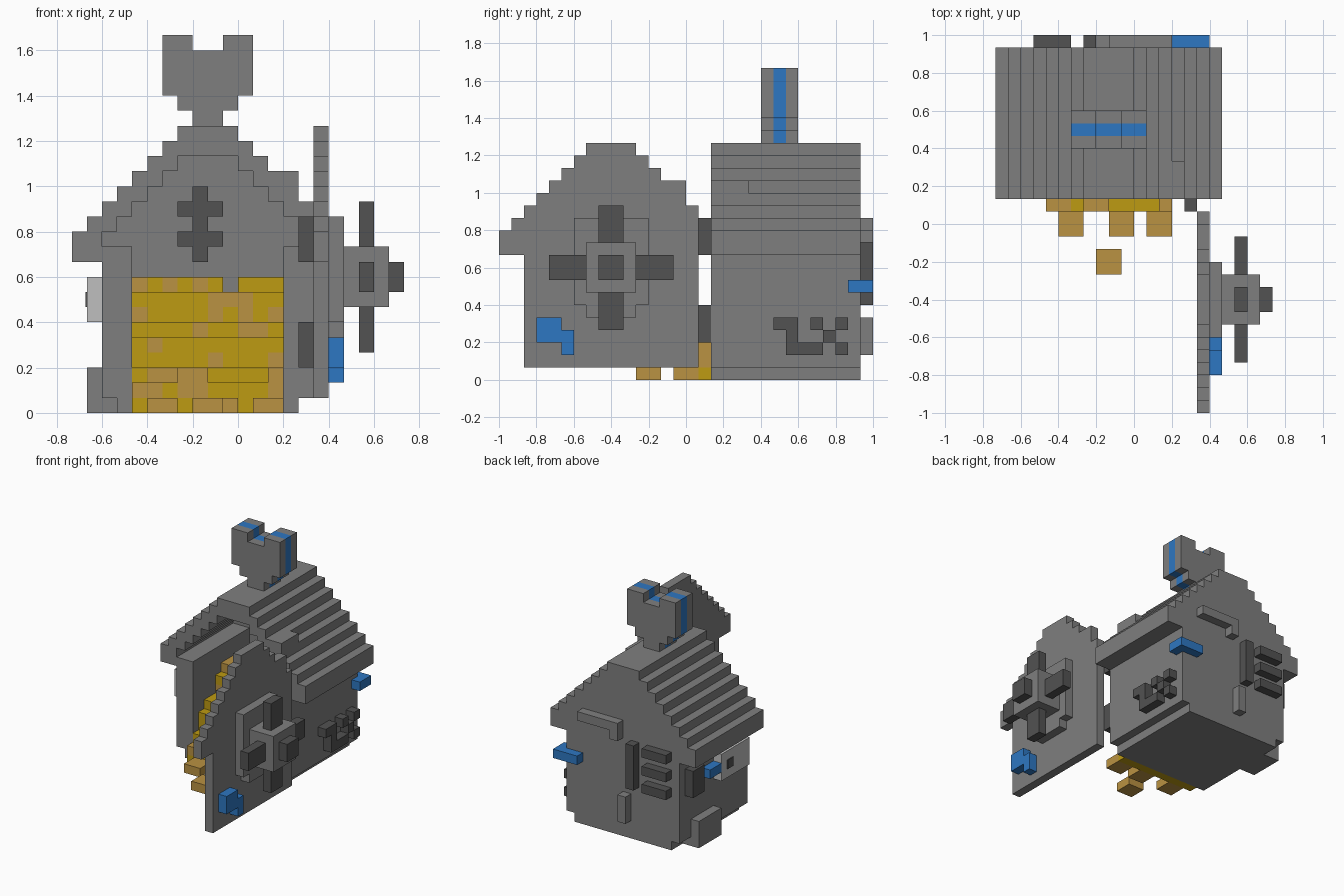
import bpy, bmesh, random

if "Cube" in bpy.data.objects:
    bpy.data.objects.remove(bpy.data.objects["Cube"])

U = 1 / 15  # one block


def material(name, r, g, b):
    m = bpy.data.materials.new(name)
    m.use_nodes = True
    m.diffuse_color = (r, g, b, 1)
    m.node_tree.nodes["Principled BSDF"].inputs["Base Color"].default_value = (r, g, b, 1)
    return m


grey = material("stone grey", 0.212, 0.212, 0.212)
dark = material("dark grey", 0.084, 0.084, 0.084)
pale = material("pale grey", 0.52, 0.52, 0.52)
blue = material("blue", 0.027, 0.184, 0.539)
gold = material("gold", 0.515, 0.328, 0.006)
tan = material("tan gold", 0.491, 0.287, 0.054)


def finish(name, bm, mat):
    bmesh.ops.recalc_face_normals(bm, faces=bm.faces)
    mesh = bpy.data.meshes.new(name)
    bm.to_mesh(mesh)
    bm.free()
    mesh.materials.append(mat)
    ob = bpy.data.objects.new(name, mesh)
    bpy.context.collection.objects.link(ob)
    return ob


def boxes(name, mat, *blocks):
    """Join blocks given as (x0, x1, y0, y1, z0, z1) in block units."""
    bm = bmesh.new()
    for x0, x1, y0, y1, z0, z1 in blocks:
        vs = bmesh.ops.create_cube(bm, size=1)["verts"]
        for v in vs:
            v.co.x = (x1 if v.co.x > 0 else x0) * U
            v.co.y = (y1 if v.co.y > 0 else y0) * U
            v.co.z = (z1 if v.co.z > 0 else z0) * U
    return finish(name, bm, mat)


def extrude(name, mat, outline, axis, start, end):
    """Extrude an outline of (across, z) points along x or y."""
    bm = bmesh.new()
    place = (lambda a, z, d: (d, a, z)) if axis == "x" else (lambda a, z, d: (a, d, z))
    vs = [bm.verts.new([c * U for c in place(a, z, start)]) for a, z in outline]
    face = bm.faces.new(vs)
    new = bmesh.ops.extrude_face_region(bm, geom=[face])["geom"]
    shift = [c * U for c in place(0, 0, end - start)]
    bmesh.ops.translate(bm, vec=shift, verts=[g for g in new if isinstance(g, bmesh.types.BMVert)])
    return finish(name, bm, mat)


def stairs(centre, sign, narrow, wide, top):
    """Stepped slope from the ridge down, one block per step."""
    pts = []
    for i, half in enumerate(range(narrow, wide + 1)):
        pts += [(centre + sign * half, top - i), (centre + sign * half, top - i - 1)]
    return pts


# House: walls and stepped roof as one stepped shell around the ridge at x = -2
C = -2
outer_r = stairs(C, 1, 2, 9, 19)[:-1] + [(7, 10), (5, 10), (5, 1), (4, 1), (4, 0), (3, 0)]
inner_r = stairs(C, 1, 2, 7, 17) + [(3, 11)]
mirror = lambda pts: [(2 * C - a, z) for a, z in pts]
shell = (outer_r + inner_r[::-1] + mirror(inner_r) + mirror(outer_r)[::-1])
extrude("house_shell", grey, shell, "y", 2, 14)
back = inner_r + [(3, 0)]
extrude("back_wall", grey, back + mirror(back)[::-1], "y", 12, 14)
boxes("floor", grey, (-7, 3, 2, 12, 0, 1))
boxes("roof_corner", grey, (3, 4, 2, 5, 15, 16))

# Heart-shaped chimney in three layers, the middle one blue
for name, mat, y in (("front", grey, 6), ("middle", blue, 7), ("rear", grey, 8)):
    boxes("chimney_" + name, mat,
          (-3, -1, y, y + 1, 19, 20), (-4, 0, y, y + 1, 20, 21), (-5, 1, y, y + 1, 21, 24),
          (-5, -3, y, y + 1, 24, 25), (-1, 1, y, y + 1, 24, 25))

# Ornament on the inside of the back wall
boxes("inner_ornament", dark, (-3, -2, 11, 12, 10, 15),
      *[(x, x + 1, 11, 12, z, z + 1) for x in (-4, -2) for z in (11, 13)])

# Open gable door, standing at right angles to the house
D = -6
left = stairs(D, -1, 2, 9, 19)[:-1] + [(-15, 10), (-13, 10), (-13, 1)]
right = stairs(D, 1, 2, 4, 19) + [(0, 16), (0, 14), (1, 14), (1, 1)]
extrude("gable_door", grey, left + right[::-1], "x", 5, 6)
boxes("door_hinges", dark, (4, 5, 1, 2, 10, 13), (4, 5, 1, 2, 3, 6))

# Wheel handle on the door
boxes("handle_plate", grey, (6, 7, -9, -3, 6, 13), (6, 7, -8, -4, 5, 6))
boxes("handle_hub", grey, (6, 10, -8, -4, 7, 11))
boxes("handle_arms", dark, (8, 9, -7, -5, 11, 14), (8, 9, -7, -5, 4, 7),
      (8, 9, -11, -8, 8, 10), (8, 9, -4, -1, 8, 10))
boxes("handle_knob", dark, (10, 11, -7, -5, 8, 10))
boxes("door_patch", blue, (6, 7, -12, -10, 3, 5), (6, 7, -10, -9, 2, 4))

# Dark studs on the right wall
boxes("wall_studs", dark, (5, 6, 7, 9, 4, 5), (5, 6, 10, 11, 4, 5), (5, 6, 12, 13, 4, 5),
      (5, 6, 8, 9, 3, 4), (5, 6, 11, 12, 3, 4), (5, 6, 8, 11, 2, 3), (5, 6, 12, 13, 2, 3))

# Back wall trim
boxes("back_beam", grey, (-2, 3, 14, 15, 12, 13), (-2, -1, 14, 15, 11, 12))
boxes("back_peg", grey, (-3, -2, 14, 15, 2, 5))
boxes("back_post", dark, (-4, -3, 14, 15, 6, 11))
boxes("back_slats", dark, *[(-8, -5, 14, 15, z, z + 1) for z in (6, 8, 10)])
boxes("corner_bracket", blue, (3, 6, 14, 15, 7, 8), (5, 6, 13, 14, 7, 8))

# Parts on the other side wall
boxes("side_step", grey, (-10, -8, 8, 12, 0, 3))
boxes("side_panel", pale, (-10, -9, 3, 8, 6, 9))
boxes("panel_dot", dark, (-10.1, -10, 6, 7, 7, 8))
boxes("side_peg", blue, (-10, -9, 8, 10, 7, 8))
boxes("side_block", dark, (-10, -9, 11, 13, 6, 9))

# Heap of gold blocks sloping out of the opening
random.seed(4)
heap = {True: [], False: []}
for z, y in enumerate((1, 1, 2, 3, 3, 4, 6, 6, 7)):
    for x in range(-7, 3):
        if (x, z) == (-1, 8):
            continue
        y0 = 1 if z == 2 and x in (-4, -3, 2) else y
        y1 = 2 if z == 0 else 12
        heap[z > 0 and random.random() < 0.3].append((x, x + 1, y0, y1, z, z + 1))
boxes("gold_heap", gold, *heap[False])
boxes("tan_heap", tan, *heap[True])
boxes("loose_pieces", tan, (-6, -4, -1, 1, 0, 1), (-2, 0, -1, 1, 0, 1),
      (1, 3, -1, 1, 0, 1), (-3, -1, -4, -2, 0, 1))
